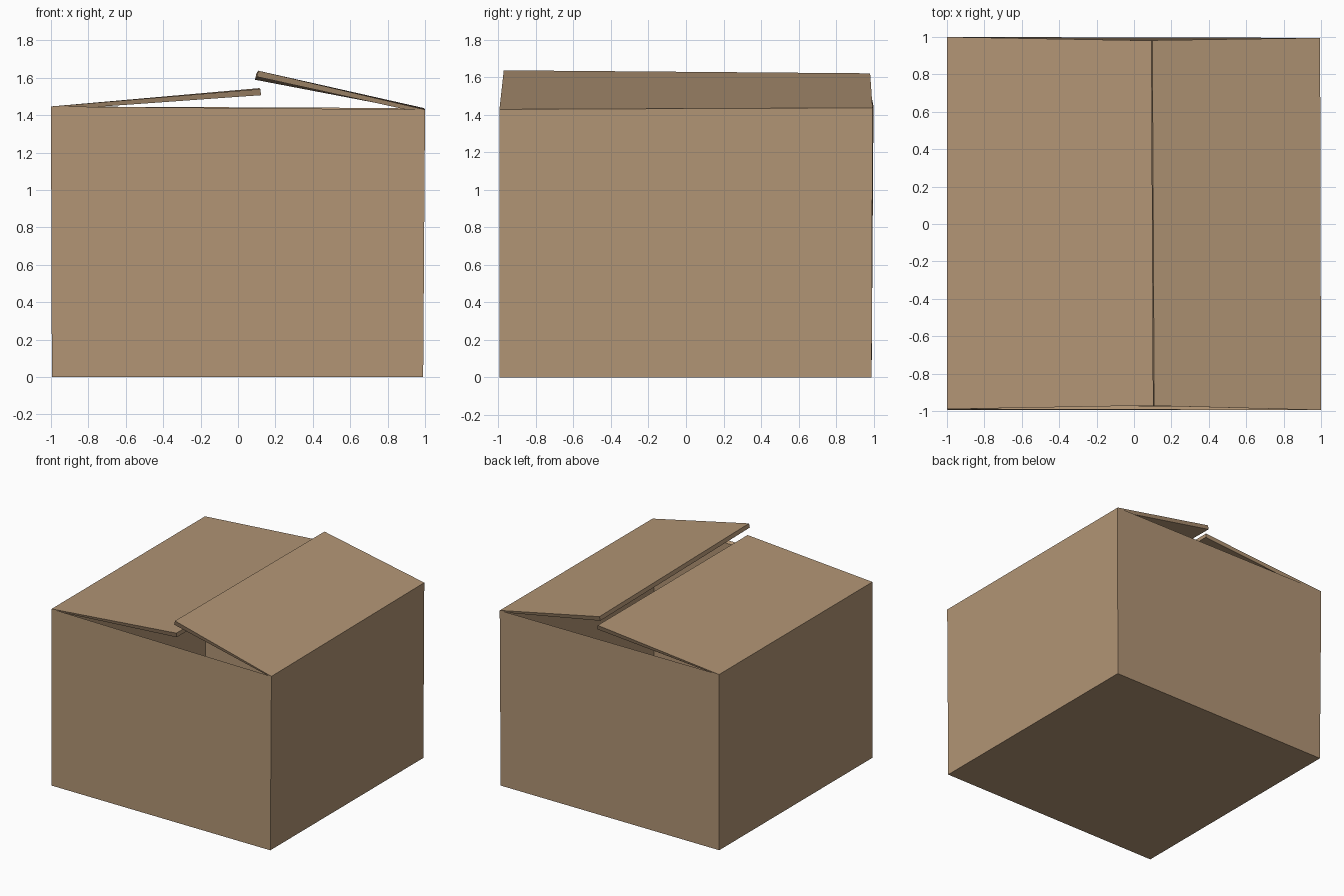
import bpy, bmesh

if "Cube" in bpy.data.objects:
    bpy.data.objects.remove(bpy.data.objects["Cube"])

# Cardboard colour
card = bpy.data.materials.new("cardboard brown")
card.diffuse_color = (0.445, 0.300, 0.178, 1)
card.use_nodes = True
card.node_tree.nodes["Principled BSDF"].inputs["Base Color"].default_value = card.diffuse_color

bm = bmesh.new()


def ring(points):
    return [bm.verts.new(p) for p in points]


# Box shell: floor and four slightly uneven walls, order is front left, front right, back right, back left
floor = ring([(-0.995, -0.995, 0), (0.99, -0.995, 0), (0.99, 0.99, 0), (-0.995, 0.99, 0)])
rim = ring([(-1, -0.99, 1.447), (1, -0.995, 1.43), (0.995, 0.995, 1.438), (-1, 1.0, 1.447)])
bm.faces.new(floor[::-1])
for i in range(4):
    j = (i + 1) % 4
    bm.faces.new((floor[i], floor[j], rim[j], rim[i]))

# Two lid flaps hinged on the side walls, the right one resting higher
left_tip = ring([(0.12, -0.97, 1.54), (0.115, 0.98, 1.545)])
right_tip = ring([(0.108, -0.972, 1.638), (0.098, 0.982, 1.622)])
bm.faces.new((rim[0], left_tip[0], left_tip[1], rim[3]))
bm.faces.new((right_tip[0], rim[1], rim[2], right_tip[1]))

mesh = bpy.data.meshes.new("cardboard_box")
bm.to_mesh(mesh)
bm.free()
mesh.materials.append(card)
box = bpy.data.objects.new("cardboard_box", mesh)
bpy.context.collection.objects.link(box)

# Board thickness, grown inwards
board = box.modifiers.new("board thickness", 'SOLIDIFY')
board.thickness = 0.033
board.offset = -1
